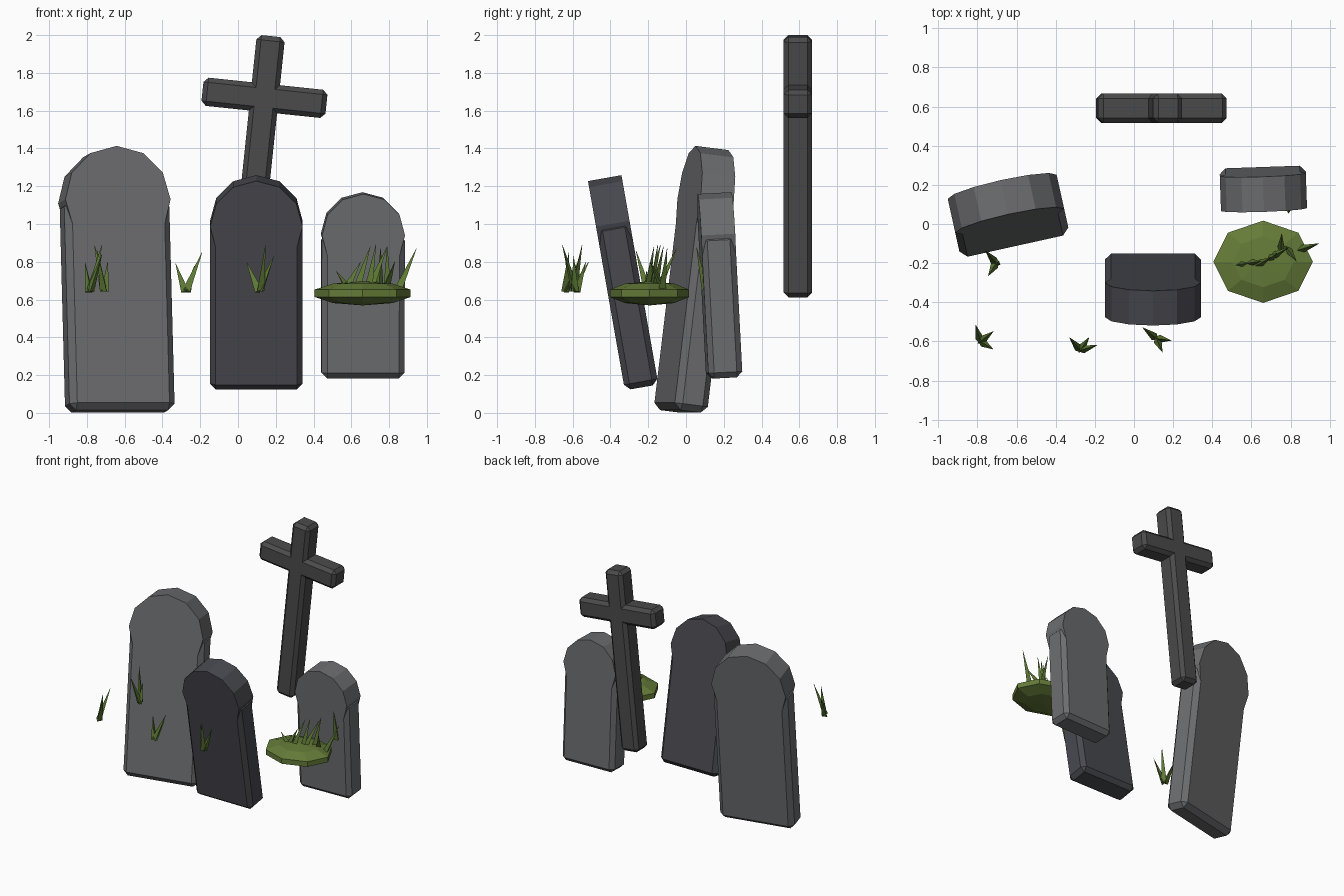
import bpy, bmesh
from math import radians
from mathutils import Matrix, Vector

if "Cube" in bpy.data.objects:
    bpy.data.objects.remove(bpy.data.objects["Cube"])


def material(name, rgb):
    m = bpy.data.materials.new(name)
    m.diffuse_color = (*rgb, 1)
    m.use_nodes = True
    m.node_tree.nodes["Principled BSDF"].inputs["Base Color"].default_value = m.diffuse_color
    return m


STONE = material("stone", (0.15, 0.153, 0.16))
DARK = material("dark_stone", (0.065, 0.066, 0.078))
IRON = material("cross_stone", (0.07, 0.07, 0.072))
GRASS = material("grass", (0.11, 0.19, 0.035))
MOSS = material("moss", (0.13, 0.20, 0.04))


def finish(bm, name, mat, loc=(0, 0, 0), rot=(0, 0, 0)):
    bmesh.ops.recalc_face_normals(bm, faces=bm.faces[:])
    me = bpy.data.meshes.new(name)
    bm.to_mesh(me)
    bm.free()
    me.materials.append(mat)
    ob = bpy.data.objects.new(name, me)
    ob.location = loc
    ob.rotation_euler = [radians(a) for a in rot]
    bpy.context.collection.objects.link(ob)
    return ob


def chamfered_box(bm, size, centre, bevel):
    verts = bmesh.ops.create_cube(
        bm, size=1, matrix=Matrix.Translation(centre) @ Matrix.Diagonal((*size, 1)))["verts"]
    edges = list({e for v in verts for e in v.link_edges})
    bmesh.ops.bevel(bm, geom=edges, offset=bevel, segments=1, affect='EDGES')


# Headstone: chamfered slab with a 12-sided drum forming the round top
def headstone(name, width, spring, mat, loc, rot, depth=0.18, bevel=0.03):
    bm = bmesh.new()
    chamfered_box(bm, (width, depth, spring), (0, 0, spring / 2), bevel)
    bmesh.ops.create_cone(
        bm, cap_ends=True, segments=12, radius1=width / 2, radius2=width / 2, depth=depth,
        matrix=Matrix.Translation((0, 0, spring)) @ Matrix.Rotation(radians(90), 4, 'X'))
    finish(bm, name, mat, loc, rot)


headstone("large_headstone", 0.57, 1.12, STONE, (-0.625, -0.03, 0.008), (-7, 0, 12.5), bevel=0.035)
headstone("dark_headstone", 0.49, 0.88, DARK, (0.097, -0.235, 0.135), (10, 0, 0))
headstone("small_headstone", 0.44, 0.76, STONE, (0.66, 0.203, 0.185), (3, 0, 2))

# Leaning cross
bm = bmesh.new()
chamfered_box(bm, (0.15, 0.15, 1.385), (0, 0, 0), 0.025)
chamfered_box(bm, (0.66, 0.15, 0.15), (0, 0, 0.364), 0.025)
finish(bm, "cross", IRON, (0.102, 0.592, 1.306), (0, 6, 0))

# Moss mound: flattened low-poly ball
bm = bmesh.new()
bmesh.ops.create_uvsphere(bm, u_segments=8, v_segments=5, radius=1,
                          matrix=Matrix.Diagonal((0.267, 0.221, 0.064, 1)))
finish(bm, "moss_mound", MOSS, (0.66, -0.193, 0.633))


# Grass: three-sided spikes from a base point to a tip
def tuft(name, blades, radius=0.024):
    bm = bmesh.new()
    for base, tip in blades:
        a, b = Vector(base), Vector(tip)
        d = b - a
        turn = d.to_track_quat('Z', 'Y').to_matrix().to_4x4()
        bmesh.ops.create_cone(bm, cap_ends=True, segments=3, radius1=radius, radius2=0.001,
                              depth=d.length, matrix=Matrix.Translation((a + b) / 2) @ turn)
    finish(bm, name, GRASS)


def fan(base, tips):
    b = Vector((*base, 0.635))
    return [(b + (Vector(t) - b) * 0.08 * Vector((1, 1, 0)).length * 0.5, t) for t in tips]


tuft("grass_tuft_back_left", fan((-0.705, -0.20), [(-0.76, -0.135, 0.89), (-0.745, -0.265, 0.86),
                                                   (-0.69, -0.19, 0.80)]))
tuft("grass_tuft_left", fan((-0.785, -0.60), [(-0.81, -0.515, 0.80), (-0.72, -0.55, 0.89),
                                              (-0.72, -0.64, 0.84)]))
tuft("grass_tuft_middle", fan((-0.275, -0.645), [(-0.33, -0.58, 0.79), (-0.19, -0.62, 0.85),
                                                 (-0.23, -0.58, 0.78)]))
tuft("grass_tuft_right", fan((0.115, -0.585), [(0.045, -0.53, 0.80), (0.145, -0.655, 0.89),
                                               (0.19, -0.595, 0.83)]))
tuft("grass_on_mound", [
    ((0.58, -0.20, 0.66), (0.52, -0.21, 0.75)),
    ((0.58, -0.20, 0.66), (0.65, -0.19, 0.80)),
    ((0.63, -0.21, 0.66), (0.70, -0.17, 0.88)),
    ((0.69, -0.18, 0.66), (0.73, -0.15, 0.89)),
    ((0.70, -0.17, 0.66), (0.79, -0.12, 0.88)),
    ((0.75, -0.14, 0.66), (0.755, -0.05, 0.87)),
    ((0.78, -0.12, 0.66), (0.83, -0.19, 0.80)),
    ((0.85, -0.13, 0.65), (0.945, -0.10, 0.87)),
])
tuft("grass_by_small_stone", [((0.79, 0.095, 0.65), (0.79, 0.055, 0.88))])
